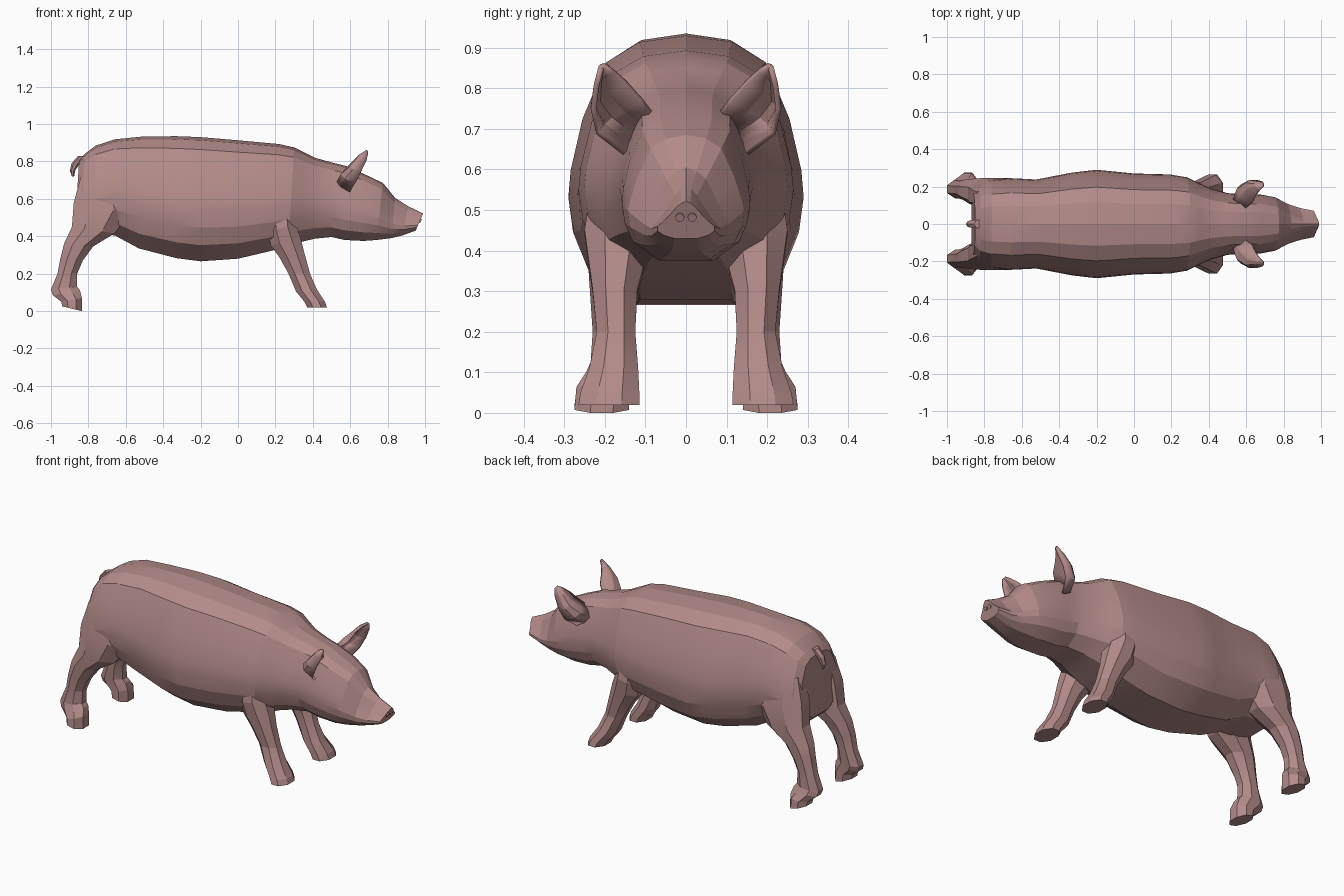
import bpy, bmesh, math
from mathutils import Vector

if "Cube" in bpy.data.objects:
    bpy.data.objects.remove(bpy.data.objects["Cube"])

skin = bpy.data.materials.new("skin")
skin.diffuse_color = (0.45, 0.26, 0.25, 1)
skin.use_nodes = True
skin.node_tree.nodes["Principled BSDF"].inputs["Base Color"].default_value = skin.diffuse_color


def finish(name, bm, mirror=False, angle=14, thickness=0):
    bmesh.ops.recalc_face_normals(bm, faces=bm.faces)
    mesh = bpy.data.meshes.new(name)
    bm.to_mesh(mesh)
    bm.free()
    ob = bpy.data.objects.new(name, mesh)
    bpy.context.collection.objects.link(ob)
    mesh.materials.append(skin)
    bpy.ops.object.select_all(action='DESELECT')
    ob.select_set(True)
    bpy.context.view_layer.objects.active = ob
    bpy.ops.object.shade_smooth_by_angle(angle=math.radians(angle))
    if thickness:
        s = ob.modifiers.new("thickness", 'SOLIDIFY')
        s.thickness = thickness
        s.offset = 0
    if mirror:
        m = ob.modifiers.new("mirror", 'MIRROR')
        m.use_axis = (False, True, False)
    return ob


def loft(name, rings, **kw):
    bm = bmesh.new()
    rows = [[bm.verts.new(p) for p in ring] for ring in rings]
    n = len(rows[0])
    for a, b in zip(rows, rows[1:]):
        for i in range(n):
            j = (i + 1) % n
            bm.faces.new((a[i], a[j], b[j], b[i]))
    bm.faces.new(rows[0])
    bm.faces.new(rows[-1])
    return finish(name, bm, **kw)


# Body and head: half cross-sections (width, height), blended from barrel to snout
barrel = [(0, 1), (.4, .975), (.68, .9), (.88, .69), (.98, .5),
          (1, .4), (.96, .27), (.83, .13), (.42, 0), (0, 0)]
snout = [(0, 1), (.15, .95), (.32, .85), (.6, .6), (.85, .42),
         (1, .32), (1, .2), (.8, .09), (.4, 0), (0, 0)]


def body_ring(xt, xb, zb, zt, w, k):
    half = []
    for (y0, t0), (y1, t1) in zip(barrel, snout):
        y, t = y0 + (y1 - y0) * k, t0 + (t1 - t0) * k
        half.append((xb + (xt - xb) * t, y * w, zb + (zt - zb) * t))
    return half + [(x, -y, z) for x, y, z in half[-2:0:-1]]


# x at top, x at bottom, bottom z, top z, half width, snout blend
sections = [
    (-.85, -.87, .46, .805, .17, 0), (-.82, -.84, .43, .84, .21, 0),
    (-.76, -.77, .41, .885, .235, 0), (-.66, -.66, .405, .918, .245, 0),
    (-.51, -.53, .335, .933, .238, 0), (-.33, -.33, .283, .935, .275, 0),
    (-.2, -.2, .266, .93, .29, 0), (0, 0, .28, .913, .27, 0),
    (.22, .17, .32, .893, .265, 0), (.3, .27, .345, .875, .25, 0),
    (.35, .34, .37, .85, .22, 0), (.41, .41, .387, .82, .19, 0),
    (.5, .5, .396, .795, .165, 0), (.58, .57, .38, .775, .16, 0),
    (.68, .67, .375, .73, .158, 0), (.775, .74, .38, .685, .143, .2),
    (.84, .82, .39, .605, .105, .6), (.91, .88, .405, .56, .085, 1),
    (.99, .95, .43, .522, .07, 1)]
loft("body_and_head", [body_ring(*s) for s in sections])


# Legs: octagonal rings from x range, y range, z at back and z at front
def leg_ring(x0, x1, y0, y1, z0, z1):
    ring = []
    for i in range(8):
        a = math.radians(22.5 + 45 * i)
        u = .5 + .5 * math.cos(a) / math.cos(math.pi / 8)
        v = .5 + .5 * math.sin(a) / math.cos(math.pi / 8)
        ring.append((x0 + (x1 - x0) * u, y0 + (y1 - y0) * v, z0 + (z1 - z0) * u))
    return ring


front = [(.37, .475, .115, .265, .02, .02), (.355, .465, .115, .26, .05, .05),
         (.31, .422, .118, .238, .105, .115), (.27, .385, .125, .22, .2, .2),
         (.22, .355, .12, .23, .29, .31), (.175, .335, .10, .24, .35, .39),
         (.16, .31, .08, .25, .43, .46), (.17, .29, .10, .23, .58, .58)]
rear = [(-.94, -.835, .14, .275, .025, .0), (-.945, -.835, .14, .27, .05, .07),
        (-.99, -.845, .14, .245, .085, .11), (-1.0, -.86, .138, .235, .115, .13),
        (-.965, -.86, .135, .23, .2, .2), (-.95, -.83, .13, .235, .28, .27),
        (-.93, -.775, .11, .24, .36, .345), (-.888, -.66, .08, .245, .45, .415),
        (-.878, -.58, .06, .245, .58, .52), (-.84, -.6, .08, .21, .72, .68)]
loft("front_legs", [leg_ring(*s) for s in front], mirror=True)
loft("rear_legs", [leg_ring(*s) for s in rear], mirror=True)

# Ears: cupped leaf, rows of inner edge, back of the cup, outer edge
ear_rows = [((.59, .08, .73), (.535, .13, .69), (.60, .15, .64)),
            ((.63, .11, .77), (.555, .185, .73), (.63, .215, .69)),
            ((.648, .15, .815), (.60, .215, .77), (.66, .228, .75)),
            ((.67, .18, .842), (.645, .212, .82), (.688, .22, .81)),
            ((.692, .202, .856), (.69, .207, .854), (.696, .21, .848))]
bm = bmesh.new()
grid = []
for row in ear_rows:
    a, m, b = (Vector(p) for p in row)
    c = 2 * m - (a + b) / 2
    grid.append([bm.verts.new(a * (1 - t) ** 2 + c * 2 * t * (1 - t) + b * t * t)
                 for t in (0, .25, .5, .75, 1)])
for p, q in zip(grid, grid[1:]):
    for i in range(4):
        bm.faces.new((p[i], p[i + 1], q[i + 1], q[i]))
finish("ears", bm, mirror=True, thickness=.014)

# Tail: short hanging stub
tail = [(-.83, .83, .025), (-.868, .79, .022), (-.885, .75, .014), (-.882, .72, .006)]
loft("tail", [[(x + r * math.cos(i * math.pi / 3), r * math.sin(i * math.pi / 3), z)
               for i in range(6)] for x, z, r in tail])

# Nostrils: small discs on the slanted nose face
for side, label in ((1, "left"), (-1, "right")):
    bpy.ops.mesh.primitive_cylinder_add(
        vertices=12, radius=.011, depth=.02, location=(.969, .015 * side, .485),
        rotation=(0, math.radians(114), 0))
    ob = bpy.context.object
    ob.name = "nostril_" + label
    ob.data.materials.append(skin)
